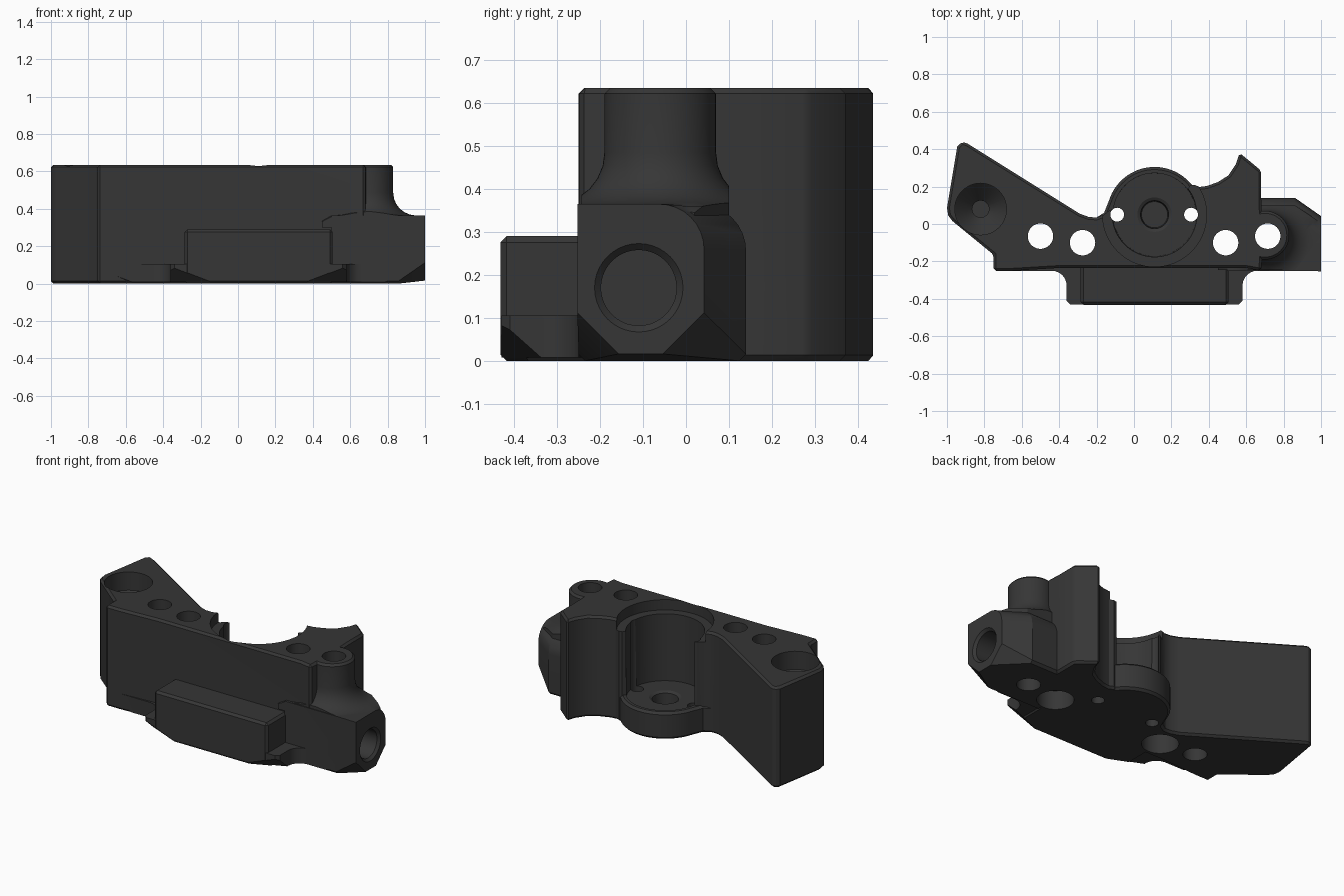
import bpy, bmesh, math
from mathutils import Vector

if "Cube" in bpy.data.objects:
    bpy.data.objects.remove(bpy.data.objects["Cube"])

mat = bpy.data.materials.new("charcoal")
mat.diffuse_color = (0.037, 0.037, 0.037, 1)
mat.use_nodes = True
mat.node_tree.nodes["Principled BSDF"].inputs["Base Color"].default_value = mat.diffuse_color


def make(name, bm):
    bmesh.ops.recalc_face_normals(bm, faces=bm.faces)
    me = bpy.data.meshes.new(name)
    bm.to_mesh(me)
    bm.free()
    ob = bpy.data.objects.new(name, me)
    bpy.context.collection.objects.link(ob)
    return ob


def loft(name, rings, cuts=()):
    """Skin closed rings of equal length, cap the ends, trim with planes."""
    bm = bmesh.new()
    vs = [[bm.verts.new(p) for p in r] for r in rings]
    n = len(vs[0])
    for a, b in zip(vs, vs[1:]):
        for i in range(n):
            bm.faces.new((a[i], a[(i + 1) % n], b[(i + 1) % n], b[i]))
    bm.faces.new(vs[0][::-1])
    bm.faces.new(vs[-1])
    bmesh.ops.recalc_face_normals(bm, faces=bm.faces)
    for co, no in cuts:
        geom = bm.verts[:] + bm.edges[:] + bm.faces[:]
        bmesh.ops.bisect_plane(bm, geom=geom, plane_co=co, plane_no=no, clear_outer=True)
        bmesh.ops.holes_fill(bm, edges=[e for e in bm.edges if e.is_boundary])
    return make(name, bm)


def prism(name, pts, z0, z1, cuts=()):
    return loft(name, [[(x, y, z) for x, y in pts] for z in (z0, z1)], cuts)


def lathe(name, x, y, prof, n=48):
    """Stack of circles (radius, height) about a vertical axis."""
    return loft(name, [[(x + r * math.cos(2 * math.pi * i / n),
                         y + r * math.sin(2 * math.pi * i / n), z)
                        for i in range(n)] for r, z in prof])


def arc(cx, cy, r, a0, a1, n=8):
    return [(cx + r * math.cos(math.radians(a0 + (a1 - a0) * i / n)),
             cy + r * math.sin(math.radians(a0 + (a1 - a0) * i / n))) for i in range(n + 1)]


def bake(ob):
    dg = bpy.context.evaluated_depsgraph_get()
    me = bpy.data.meshes.new_from_object(ob.evaluated_get(dg))
    ob.modifiers.clear()
    ob.data = me


def combine(ob, other, op):
    m = ob.modifiers.new("bool", 'BOOLEAN')
    m.operation, m.object, m.solver = op, other, 'EXACT'
    bake(ob)
    bpy.data.objects.remove(other)


def chamfer(ob, w):
    m = ob.modifiers.new("chamfer", 'BEVEL')
    m.width, m.segments, m.limit_method = w, 1, 'ANGLE'
    m.angle_limit = math.radians(50)
    bake(ob)


# Main full-height body
outline = [(-0.75, -0.25), (-0.65, -0.25), (-0.4, -0.235), (0.6, -0.235), (0.68, -0.25),
           (0.69, -0.1), (0.68, 0.14), (0.68, 0.285), (0.565, 0.38), (0.545, 0.32),
           (0.505, 0.26), (0.45, 0.225), (0.39, 0.203), (0.35, 0.198), (0.31, 0.215),
           (0.25, 0.15), (-0.13, 0.075), (-0.16, 0.05), (-0.20, 0.035), (-0.24, 0.037),
           (-0.29, 0.055), (-0.89, 0.43), (-0.92, 0.44), (-0.945, 0.415),
           (-1.0, 0.085), (-0.993, 0.045), (-0.97, 0.015), (-0.75, -0.165)]
body = prism("bracket_body", outline, 0, 0.635)
chamfer(body, 0.013)

# Rounded lower lug, with fillets running into the body
lug = prism("lug", [(-0.24, -0.1), (-0.25, 0.036), (-0.2, 0.035), (-0.16, 0.06)]
            + arc(0.11, 0.05, 0.255, 162, 40, 28)
            + [(0.325, 0.2), (0.36, 0.198), (0.4, 0.1), (0.4, -0.1)], 0, 0.17)
chamfer(lug, 0.014)
combine(body, lug, 'UNION')

# Right arm, tapering to a chamfered end face
def section(x, y0, y1, cy0, cz, r):
    top = arc(y1 - r, 0.365 - r, r, 0, 90, 8)
    pts = [(y0, cz), (y0 + cy0, 0.016 if cz > 0.05 else 0.0),
           (y1 - cy0, 0.016 if cz > 0.05 else 0.0), (y1, cz)] + top + [(y0, 0.365)]
    return [(x, y, z) for y, z in pts]


arm = loft("arm", [section(0.5, -0.25, 0.14, 0.015, 0.015, 0.11),
                   section(0.86, -0.25, 0.14, 0.015, 0.015, 0.11),
                   section(1.0, -0.253, 0.042, 0.096, 0.112, 0.105)])
combine(body, arm, 'UNION')

# Rounded end column flaring down onto the arm
flare = [(0.355, 0.30), (0.27, 0.36)]
flare += [(0.13 + 0.12 * (1 - math.cos(t * math.pi / 12)),
           0.485 - 0.12 * math.sin(t * math.pi / 12)) for t in range(5, -1, -1)]
column = lathe("column", 0.7, -0.06, flare + [(0.13, 0.622), (0.117, 0.635)])
limit = prism("limit", [(0.45, -0.245), (0.98, -0.245), (0.98, 0.02), (0.86, 0.1),
                        (0.45, 0.1)], 0.2, 0.8)
combine(column, limit, 'INTERSECT')
combine(body, column, 'UNION')

# Front flange and raised pad with clipped lower corners
cuts = []
for s in (-1, 1):
    a = Vector((0.11 + s * 0.47, -0.43, 0.09))
    b = Vector((0.11 + s * 0.26, -0.43, 0.01))
    c = Vector((0.11 + s * 0.47, -0.34, 0.01))
    n = (b - a).cross(c - a).normalized()
    cuts.append((a, n if n.z < 0 else -n))
half = arc(0.55, -0.33, 0.08, 90, 180, 6)
half = [(0.76, -0.2), (0.76, -0.25)] + half + [(0.47, -0.41), (0.45, -0.43)]
flange = prism("flange", [(0.11 + x, y) for x, y in half]
               + [(0.11 - x, y) for x, y in half[::-1]], 0.008, 0.105, cuts)
combine(body, flange, 'UNION')
pad = prism("pad", [(-0.285, -0.2), (-0.285, -0.432), (0.505, -0.432), (0.505, -0.2)], 0.0, 0.29)
chamfer(pad, 0.014)
bm = bmesh.new()
bm.from_mesh(pad.data)
for co, no in cuts:
    bmesh.ops.bisect_plane(bm, geom=bm.verts[:] + bm.edges[:] + bm.faces[:],
                           plane_co=co, plane_no=no, clear_outer=True)
    bmesh.ops.holes_fill(bm, edges=[e for e in bm.edges if e.is_boundary])
bm.to_mesh(pad.data)
bm.free()
combine(body, pad, 'UNION')

# Stepped bearing bore open to the back, with a blind hub hole in its floor
combine(body, lathe("bore", 0.11, 0.05, [(0.222, 0.15), (0.226, 0.57), (0.278, 0.5701),
                                         (0.278, 0.8)], 64), 'DIFFERENCE')
combine(body, lathe("hub", 0.11, 0.05, [(0.07, 0.06), (0.075, 0.14), (0.092, 0.15),
                                        (0.092, 0.2)]), 'DIFFERENCE')

# Vertical through holes; the inner pair is counterbored from below
for x, y, r in ((-0.5, -0.065, 0.068), (0.715, -0.065, 0.068),
                (-0.275, -0.1, 0.068), (0.49, -0.1, 0.068),
                (-0.09, 0.05, 0.037), (0.305, 0.05, 0.037)):
    prof = [(r, -0.1), (r, 0.8)]
    if y == -0.1:
        prof = [(0.105, -0.1), (0.105, 0.12), (r, 0.1201), (r, 0.8)]
    combine(body, lathe("hole", x, y, prof, 32), 'DIFFERENCE')

# Deep conical socket at the left end
combine(body, lathe("socket", -0.82, 0.08, [(0.045, 0.36), (0.045, 0.42), (0.138, 0.52),
                                            (0.138, 0.8)]), 'DIFFERENCE')

# Horizontal bore in the arm end
ring = lambda x, r: [(x, -0.11 + r * math.cos(i * math.pi / 20),
                      0.17 + r * math.sin(i * math.pi / 20)) for i in range(40)]
combine(body, loft("arm_bore", [ring(0.79, 0.088), ring(0.985, 0.088), ring(1.0, 0.103),
                                ring(1.1, 0.103)]), 'DIFFERENCE')

# Finish
body.data.materials.clear()
body.data.materials.append(mat)
for p in body.data.polygons:
    p.material_index = 0
bpy.context.view_layer.objects.active = body
body.select_set(True)
bpy.ops.object.shade_smooth_by_angle(angle=math.radians(28))
